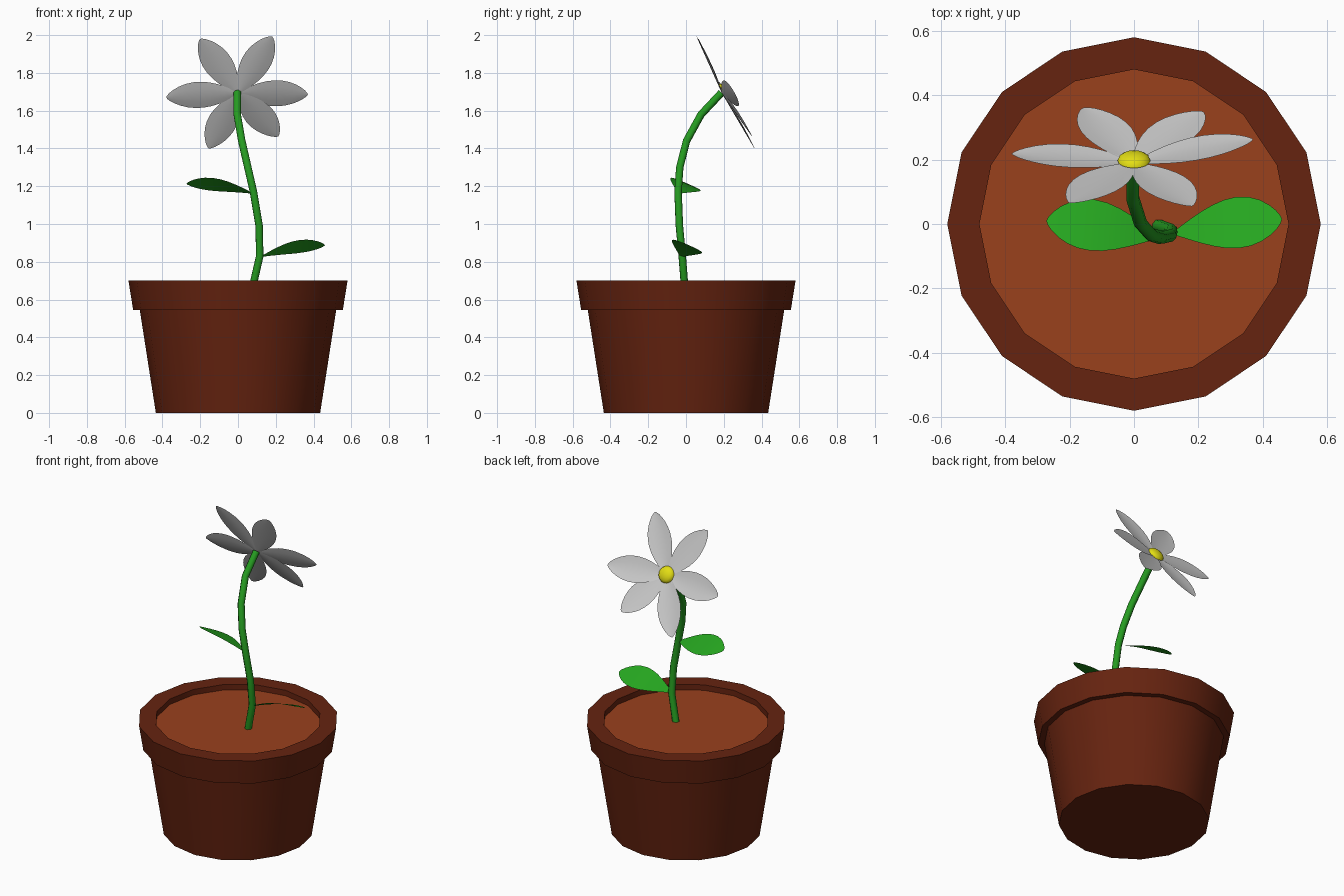
import bpy, bmesh
from math import pi, sin, cos
from mathutils import Vector, Matrix

if "Cube" in bpy.data.objects:
    bpy.data.objects.remove(bpy.data.objects["Cube"])


def finish(obj, color=None, angle=40):
    if color:
        mat = bpy.data.materials.new(obj.name + "_color")
        mat.diffuse_color = (*color, 1)
        mat.use_nodes = True
        mat.node_tree.nodes["Principled BSDF"].inputs["Base Color"].default_value = mat.diffuse_color
        obj.data.materials.append(mat)
    bpy.ops.object.select_all(action='DESELECT')
    obj.select_set(True)
    bpy.context.view_layer.objects.active = obj
    bpy.ops.object.shade_smooth_by_angle(angle=angle * pi / 180)
    return obj


def from_bmesh(name, bm, color=None, angle=40):
    mesh = bpy.data.meshes.new(name)
    bm.to_mesh(mesh)
    bm.free()
    obj = bpy.data.objects.new(name, mesh)
    bpy.context.collection.objects.link(obj)
    return finish(obj, color, angle)


def lathe(name, profile, color, sides=16):
    bm = bmesh.new()
    verts = [bm.verts.new((r, 0, z)) for r, z in profile]
    edges = [bm.edges.new(p) for p in zip(verts, verts[1:])]
    bmesh.ops.spin(bm, geom=verts + edges, axis=(0, 0, 1), cent=(0, 0, 0),
                   angle=2 * pi, steps=sides, use_duplicate=False)
    bmesh.ops.remove_doubles(bm, verts=bm.verts, dist=0.0005)
    bmesh.ops.recalc_face_normals(bm, faces=bm.faces)
    return from_bmesh(name, bm, color)


def blade(name, base, tip, facing, half_width, peak, arch, cup, color=None):
    """Thin rounded sheet from base to tip, used for petals and leaves."""
    base, tip, facing = Vector(base), Vector(tip), Vector(facing)
    along = (tip - base).normalized()
    side = facing.cross(along).normalized()
    up = along.cross(side)
    rows, cols = 14, 4
    bm = bmesh.new()
    grid = []
    for i in range(rows + 1):
        t = (1 - cos(pi * i / rows)) / 2
        w = half_width * max(0, sin(pi * t ** peak)) ** 0.67
        row = []
        for j in range(cols + 1):
            s = 2 * j / cols - 1
            p = base.lerp(tip, t) + up * (arch * sin(pi * t) + cup * s * s * w / half_width)
            row.append(bm.verts.new(p + side * w * s))
        grid.append(row)
    for a, b in zip(grid, grid[1:]):
        for j in range(cols):
            bm.faces.new((a[j], b[j], b[j + 1], a[j + 1]))
    bmesh.ops.remove_doubles(bm, verts=bm.verts, dist=0.0005)
    return from_bmesh(name, bm, color)


POT, SOIL = (0.133, 0.017, 0.005), (0.32, 0.052, 0.012)
STEM, LEAF, YELLOW = (0.019, 0.33, 0.015), (0.019, 0.38, 0.014), (0.77, 0.73, 0.007)

# Pot with overhanging rim, and the soil inside it
lathe("pot", [(0, 0), (0.435, 0), (0.52, 0.545), (0.555, 0.545), (0.58, 0.70),
              (0.48, 0.70), (0.48, 0.64)], POT)
bm = bmesh.new()
bmesh.ops.create_circle(bm, cap_ends=True, segments=16, radius=0.48,
                        matrix=Matrix.Translation((0, 0, 0.665)))
from_bmesh("soil", bm, SOIL)

# Curved stem
path = [(0.075, -0.006, 0.655), (0.115, -0.02, 0.83), (0.112, -0.035, 0.99),
        (0.082, -0.042, 1.17), (0.052, -0.033, 1.30), (0.02, 0.003, 1.44),
        (-0.004, 0.08, 1.58), (-0.003, 0.188, 1.695)]
curve = bpy.data.curves.new("stem", 'CURVE')
curve.dimensions = '3D'
curve.bevel_depth = 0.021
curve.bevel_resolution = 2
curve.use_fill_caps = True
spline = curve.splines.new('POLY')
spline.points.add(len(path) - 1)
for point, co in zip(spline.points, path):
    point.co = (*co, 1)
stem = bpy.data.objects.new("stem", curve)
bpy.context.collection.objects.link(stem)
bpy.context.view_layer.objects.active = stem
stem.select_set(True)
bpy.ops.object.convert(target='MESH')
finish(bpy.context.view_layer.objects.active, STEM, 50)

# Two leaves
blade("lower_leaf", (0.115, -0.03, 0.825), (0.46, 0.015, 0.888), (0, 0.4, 0.92),
      0.087, 1.45, 0.02, 0, LEAF)
blade("upper_leaf", (0.085, -0.042, 1.16), (-0.272, 0.01, 1.213), (0, 0.4, 0.92),
      0.087, 1.45, 0.02, 0, LEAF)

# Six petals around the flower heart, facing back and up
facing = Vector((0, 0.89, 0.46))
heart = Vector((0, 0.19, 1.692))
tips = [(0.18, 0.055, 1.993), (-0.2, 0.065, 1.98), (-0.38, 0.218, 1.67),
        (-0.155, 0.362, 1.4), (0.213, 0.35, 1.463), (0.37, 0.262, 1.685)]
for i, tip in enumerate(tips):
    blade(f"petal_{i + 1}", heart, tip, facing, 0.078, 1.15, 0, 0.008)

# Yellow flower heart: a flattened dome in front of the petals
bm = bmesh.new()
bmesh.ops.create_uvsphere(bm, u_segments=16, v_segments=8, radius=1)
bmesh.ops.delete(bm, geom=[v for v in bm.verts if v.co.z < -0.01], context='VERTS')
turn = facing.to_track_quat('Z', 'Y').to_matrix().to_4x4()
bm.transform(Matrix.Translation((0, 0.197, 1.696)) @ turn @ Matrix.Diagonal((0.051, 0.051, 0.025, 1)))
from_bmesh("flower_heart", bm, YELLOW, 60)
